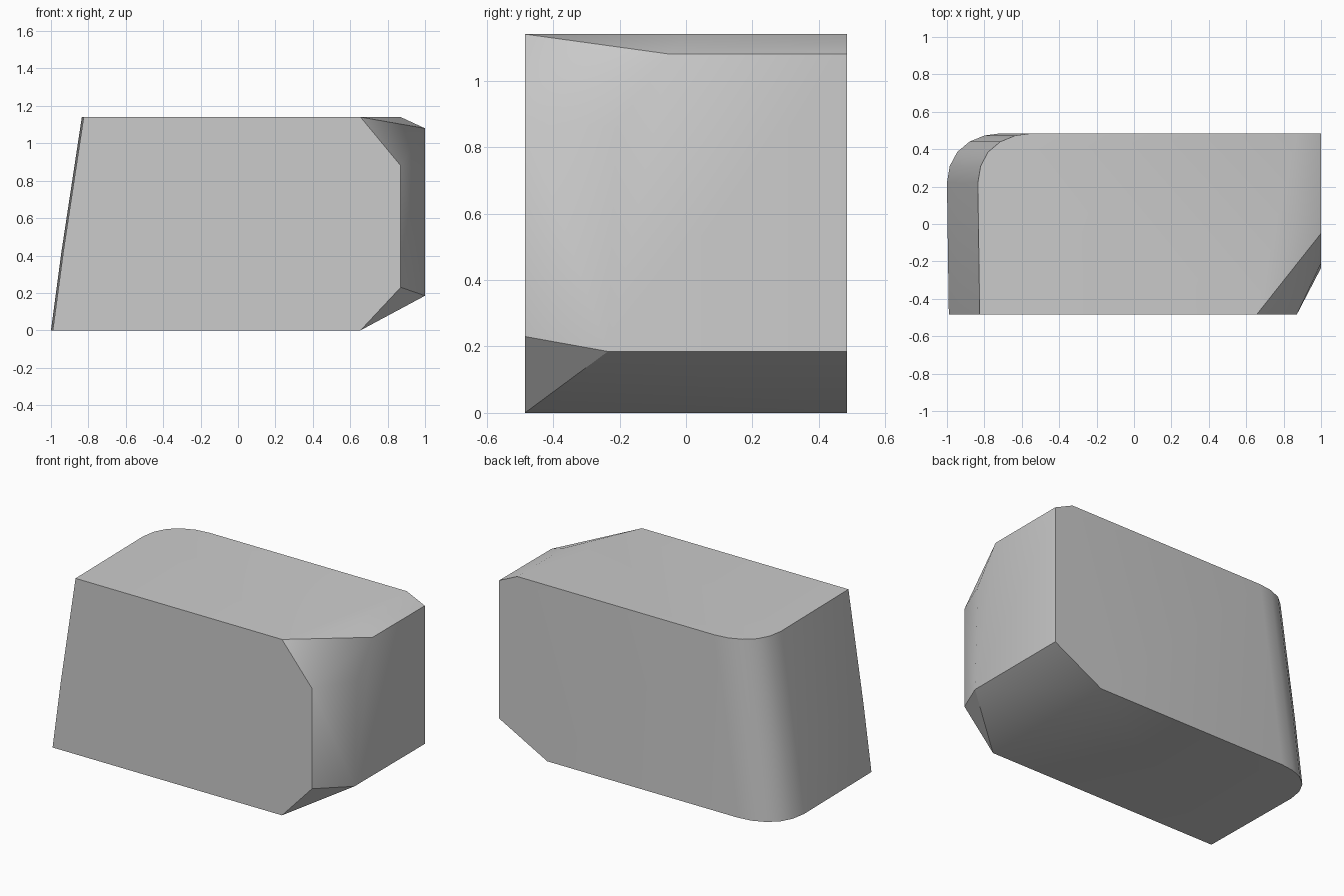
import bpy, bmesh, math

cube = bpy.data.objects.get("Cube")
if cube:
    bpy.data.objects.remove(cube, do_unlink=True)

FRONT, BACK, TOP = -0.485, 0.485, 1.14
LEAN = 0.165          # how far the sloping end leans in at the top

grey = bpy.data.materials.new("plain grey")
grey.use_nodes = True
colour = (0.6, 0.6, 0.6, 1)
grey.diffuse_color = colour
grey.node_tree.nodes["Principled BSDF"].inputs["Base Color"].default_value = colour

points = []

# sloping end: plan outline with a rounded back corner, shifted in at the top
end_plan = [(-0.99, FRONT), (-1.0, 0.22), (-0.985, 0.31), (-0.945, 0.385),
            (-0.88, 0.44), (-0.8, 0.473), (-0.71, BACK)]
for z, shift in ((0, 0), (0.42, 0.056), (TOP, LEAN)):
    points += [(x + shift, y, z) for x, y in end_plan]

# front face corners at the bevelled end
points += [(x, FRONT, z) for x, z in
           ((0.655, 0), (0.87, 0.23), (0.87, 0.88), (0.655, TOP))]

# back face corners at the bevelled end
points += [(x, BACK, z) for x, z in
           ((0.655, 0), (1, 0.185), (1, 1.08), (0.87, TOP))]

# bevel corners on the end face and the top
points += [(1, -0.235, 0.185), (1, -0.21, 0.86), (1, -0.05, 1.08),
           (0.87, 0.0, TOP)]

# skin the corners into one solid and merge its flat faces
bm = bmesh.new()
for p in points:
    bm.verts.new(p)
hull = bmesh.ops.convex_hull(bm, input=bm.verts)
loose = [v for v in bm.verts if not v.link_faces]
bmesh.ops.delete(bm, geom=loose, context='VERTS')
bmesh.ops.dissolve_limit(bm, angle_limit=math.radians(0.6),
                         verts=bm.verts, edges=bm.edges)
bmesh.ops.recalc_face_normals(bm, faces=bm.faces)

mesh = bpy.data.meshes.new("block_body")
bm.to_mesh(mesh)
bm.free()
mesh.materials.append(grey)
body = bpy.data.objects.new("block_body", mesh)
bpy.context.collection.objects.link(body)

# soft shading across shallow bevels, crisp main edges
bpy.context.view_layer.objects.active = body
body.select_set(True)
bpy.ops.object.shade_smooth_by_angle(angle=math.radians(30))
